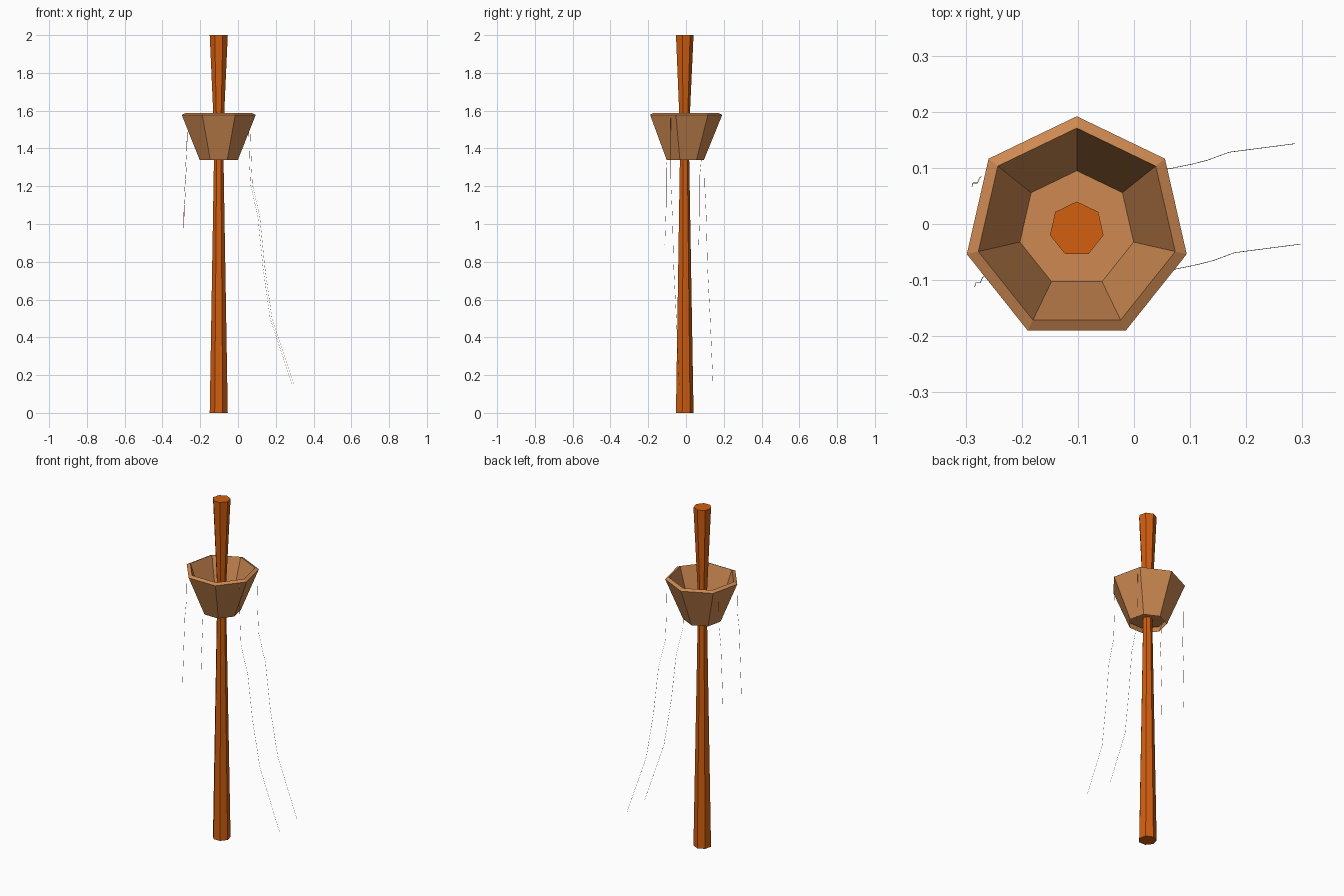
import bpy, bmesh, math

if "Cube" in bpy.data.objects:
    bpy.data.objects.remove(bpy.data.objects["Cube"])

CX, CY, SIDES = -0.102, -0.009, 7


def material(name, rgb):
    m = bpy.data.materials.new(name)
    m.diffuse_color = (*rgb, 1)
    m.use_nodes = True
    m.node_tree.nodes["Principled BSDF"].inputs["Base Color"].default_value = m.diffuse_color
    return m


pole_wood = material("orange wood", (0.64, 0.113, 0.005))
nest_wood = material("tan wood", (0.61, 0.25, 0.083))


def lathe(name, profile, mat, cap_start, cap_end):
    """Seven-sided loft through (radius, z) rings, one corner towards +y."""
    bm = bmesh.new()
    rings = []
    for r, z in profile:
        angles = [math.pi / 2 + math.tau * i / SIDES for i in range(SIDES)]
        rings.append([bm.verts.new((CX + r * math.cos(a), CY + r * math.sin(a), z))
                      for a in angles])
    for lo, hi in zip(rings, rings[1:]):
        for i in range(SIDES):
            j = (i + 1) % SIDES
            bm.faces.new((lo[i], lo[j], hi[j], hi[i]))
    if cap_start:
        bm.faces.new(rings[0][::-1])
    if cap_end:
        bm.faces.new(rings[-1])
    me = bpy.data.meshes.new(name)
    bm.to_mesh(me)
    bm.free()
    me.materials.append(mat)
    ob = bpy.data.objects.new(name, me)
    bpy.context.collection.objects.link(ob)


def rope(name, points, radius=0.0006):
    """Very thin three-sided strand along a path."""
    bm = bmesh.new()
    rings = [[bm.verts.new((x + radius * math.cos(math.tau * k / 3),
                            y + radius * math.sin(math.tau * k / 3), z))
              for k in range(3)] for x, y, z in points]
    for a, b in zip(rings, rings[1:]):
        for k in range(3):
            bm.faces.new((a[k], b[k], b[(k + 1) % 3], a[(k + 1) % 3]))
    me = bpy.data.meshes.new(name)
    bm.to_mesh(me)
    bm.free()
    me.materials.append(nest_wood)
    bpy.context.collection.objects.link(bpy.data.objects.new(name, me))


# Pole, narrowest inside the basket
lathe("mast", [(0.049, 0), (0.024, 1.46), (0.049, 2)], pole_wood, True, True)

# Lookout basket: outer wall, sloped rim, inner wall and raised floor
lathe("lookout_basket", [(0.104, 1.34), (0.201, 1.578), (0.18, 1.588), (0.104, 1.37)],
      nest_wood, False, True)

# Long trailing ropes on the right
long_path = [(0.055, 0.098, 1.56), (0.06, 0.098, 1.34), (0.066, 0.099, 1.21),
             (0.105, 0.107, 1.04), (0.132, 0.114, 0.77), (0.17, 0.128, 0.5),
             (0.286, 0.143, 0.15)]
rope("long_rope_back", long_path)
rope("long_rope_front", [(x + 0.01, y - 0.179, z) for x, y, z in long_path])

# Short hanging ropes on the left
short_path = [(-0.272, 0.084, 1.54), (-0.275, 0.083, 1.36), (-0.279, 0.073, 1.26),
              (-0.287, 0.073, 1.06), (-0.289, 0.066, 0.86)]
rope("short_rope_back", short_path)
rope("short_rope_front", [(x + 0.005, y - 0.178, z + 0.03) for x, y, z in short_path])
